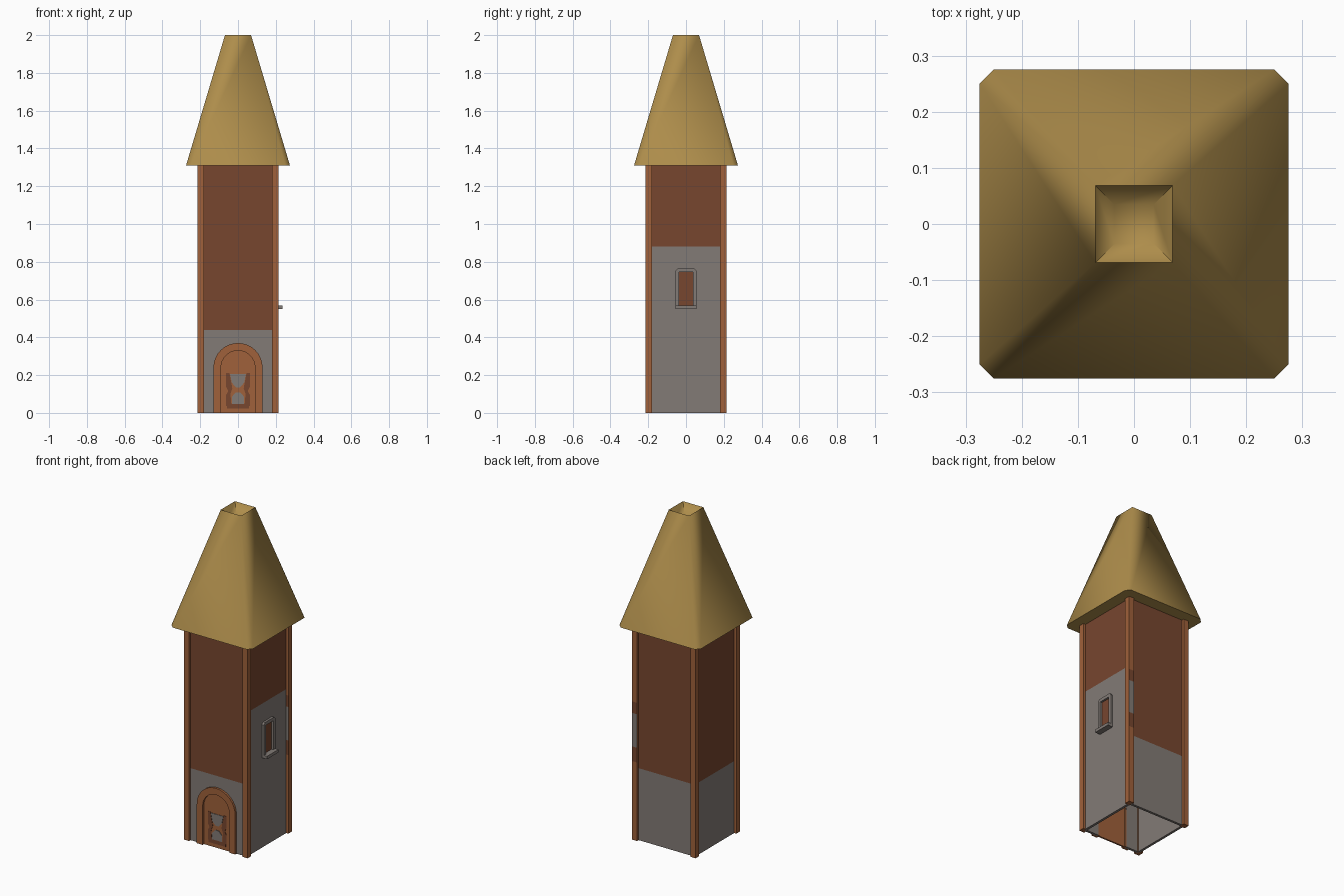
import bpy, bmesh, math
from mathutils import Matrix

if "Cube" in bpy.data.objects:
    bpy.data.objects.remove(bpy.data.objects["Cube"])


def material(name, rgb):
    m = bpy.data.materials.new(name)
    m.diffuse_color = (*rgb, 1)
    m.use_nodes = True
    m.node_tree.nodes["Principled BSDF"].inputs["Base Color"].default_value = m.diffuse_color
    return m


GOLD = material("thatch gold", (0.42, 0.265, 0.07))
BROWN = material("dark brown", (0.185, 0.061, 0.028))
GREY = material("stone grey", (0.225, 0.198, 0.182))
WOOD = material("orange wood", (0.35, 0.12, 0.043))


def finish(bm, name, *mats):
    bmesh.ops.recalc_face_normals(bm, faces=bm.faces)
    me = bpy.data.meshes.new(name)
    bm.to_mesh(me)
    bm.free()
    for m in mats:
        me.materials.append(m)
    ob = bpy.data.objects.new(name, me)
    bpy.context.collection.objects.link(ob)
    return ob


def plate(name, outline, d0, d1, mat, side=0):
    """Extrude a (u, z) outline from depth d0 out to d1; side 0 = front, 1 = right, 2 = back, 3 = left."""
    bm = bmesh.new()
    face = bm.faces.new([bm.verts.new((u, -d0, z)) for u, z in outline])
    ext = bmesh.ops.extrude_face_region(bm, geom=[face], use_keep_orig=True)
    for v in ext["geom"]:
        if isinstance(v, bmesh.types.BMVert):
            v.co.y = -d1
    bm.transform(Matrix.Rotation(side * math.pi / 2, 4, 'Z'))
    return finish(bm, name, mat)


def rect(u0, u1, z0, z1):
    return [(u0, z0), (u0, z1), (u1, z1), (u1, z0)]


def arch(r, spring, n=16):
    pts = [(-r, 0)]
    pts += [(-r * math.cos(math.pi * i / n), spring + r * math.sin(math.pi * i / n)) for i in range(n + 1)]
    return pts + [(r, 0)]


# walls: grey stone below, brown above, front one with a doorway
TOP = 1.312
for side, name, split in ((0, "front", 0.44), (1, "right", 0.88), (2, "back", 0.44), (3, "left", 0.44)):
    if side == 0:
        low = [(0.19, 0), (0.19, split), (-0.19, split), (-0.19, 0)] + arch(0.1, 0.24)
    else:
        low = rect(-0.19, 0.19, 0, split)
    plate(name + "_wall_lower", low, 0.185, 0.2, GREY, side)
    plate(name + "_wall_upper", rect(-0.19, 0.19, split, TOP), 0.185, 0.2, BROWN, side)

# corner posts, the back right one with a patched band
for sx, sy, name in ((-1, -1, "front_left"), (1, -1, "front_right"), (-1, 1, "back_left"), (1, 1, "back_right")):
    bm = bmesh.new()
    bmesh.ops.create_cube(bm, size=1)
    bm.transform(Matrix.Translation((sx * 0.1975, sy * 0.1975, TOP / 2)) @ Matrix.Diagonal((0.035, 0.035, TOP, 1)))
    if name == "back_right":
        for z in (0.48, 0.57, 0.775, 0.845):
            bmesh.ops.bisect_plane(bm, geom=bm.verts[:] + bm.edges[:] + bm.faces[:],
                                   plane_co=(0, 0, z), plane_no=(0, 0, 1))
        bm.normal_update()
        for f in bm.faces:
            z = f.calc_center_median().z
            if abs(f.normal.y) > 0.9 and 0.48 < z < 0.845:
                f.material_index = 2 if 0.57 < z < 0.775 else 1
    finish(bm, name + "_post", WOOD, BROWN, GREY)

# door with arched frame
plate("door", arch(0.1, 0.24), 0.19, 0.2, WOOD)
plate("door_frame", arch(0.13, 0.24) + arch(0.09, 0.24)[::-1], 0.186, 0.213, WOOD)

# painted door details
for s, name in ((-1, "left"), (1, "right")):
    strip = [(0.063, 0.035), (0.063, 0.095), (0.052, 0.115), (0.063, 0.14), (0.063, 0.21),
             (0.045, 0.21), (0.03, 0.13), (0.04, 0.1), (0.035, 0.045)]
    plate(name + "_door_strap", [(s * u, z) for u, z in strip], 0.199, 0.202, BROWN)
plate("door_lower_strap", rect(-0.058, 0.058, 0.022, 0.046), 0.199, 0.2015, BROWN)
plate("door_upper_panel", [(-0.042, 0.205), (0.042, 0.205), (0.033, 0.16), (0.01, 0.135),
                           (-0.01, 0.135), (-0.033, 0.16)], 0.199, 0.203, GREY)
plate("door_lower_panel", [(-0.033, 0.046), (-0.033, 0.085), (-0.012, 0.108), (0.012, 0.108),
                           (0.033, 0.085), (0.033, 0.046)], 0.199, 0.203, GREY)

# window on the right wall
frame = [(-0.055, 0.56), (-0.055, 0.753), (-0.044, 0.765), (0.044, 0.765), (0.055, 0.753), (0.055, 0.56),
         (0.037, 0.56), (0.037, 0.745), (-0.037, 0.745), (-0.037, 0.56)]
plate("window_frame", frame, 0.195, 0.214, GREY, 1)
plate("window_sill", rect(-0.055, 0.055, 0.55, 0.568), 0.195, 0.235, GREY, 1)
plate("window_pane", rect(-0.037, 0.037, 0.565, 0.747), 0.198, 0.202, BROWN, 1)

# roof: chamfered eaves tapering to a square, recessed top
bm = bmesh.new()
quarters = ((1, 1), (-1, 1), (-1, -1), (1, -1))
top = [bm.verts.new((x * 0.069, y * 0.069, 2.0)) for x, y in quarters]
pit = [bm.verts.new((x * 0.035, y * 0.035, 1.95)) for x, y in quarters]
eave = []
for x, y in quarters:
    pair = [(0.275, 0.25), (0.25, 0.275)]
    if x * y < 0:
        pair.reverse()
    eave.append([bm.verts.new((x * a, y * b, 1.31)) for a, b in pair])
for i in range(4):
    j = (i + 1) % 4
    bm.faces.new((eave[i][0], eave[i][1], top[i]))
    bm.faces.new((eave[i][1], eave[j][0], top[j], top[i]))
    bm.faces.new((top[i], top[j], pit[j], pit[i]))
bm.faces.new(pit)
bm.faces.new([v for p in eave for v in p])
roof = finish(bm, "roof", GOLD)
bpy.context.view_layer.objects.active = roof
roof.select_set(True)
bpy.ops.object.shade_smooth_by_angle(angle=math.radians(60))
